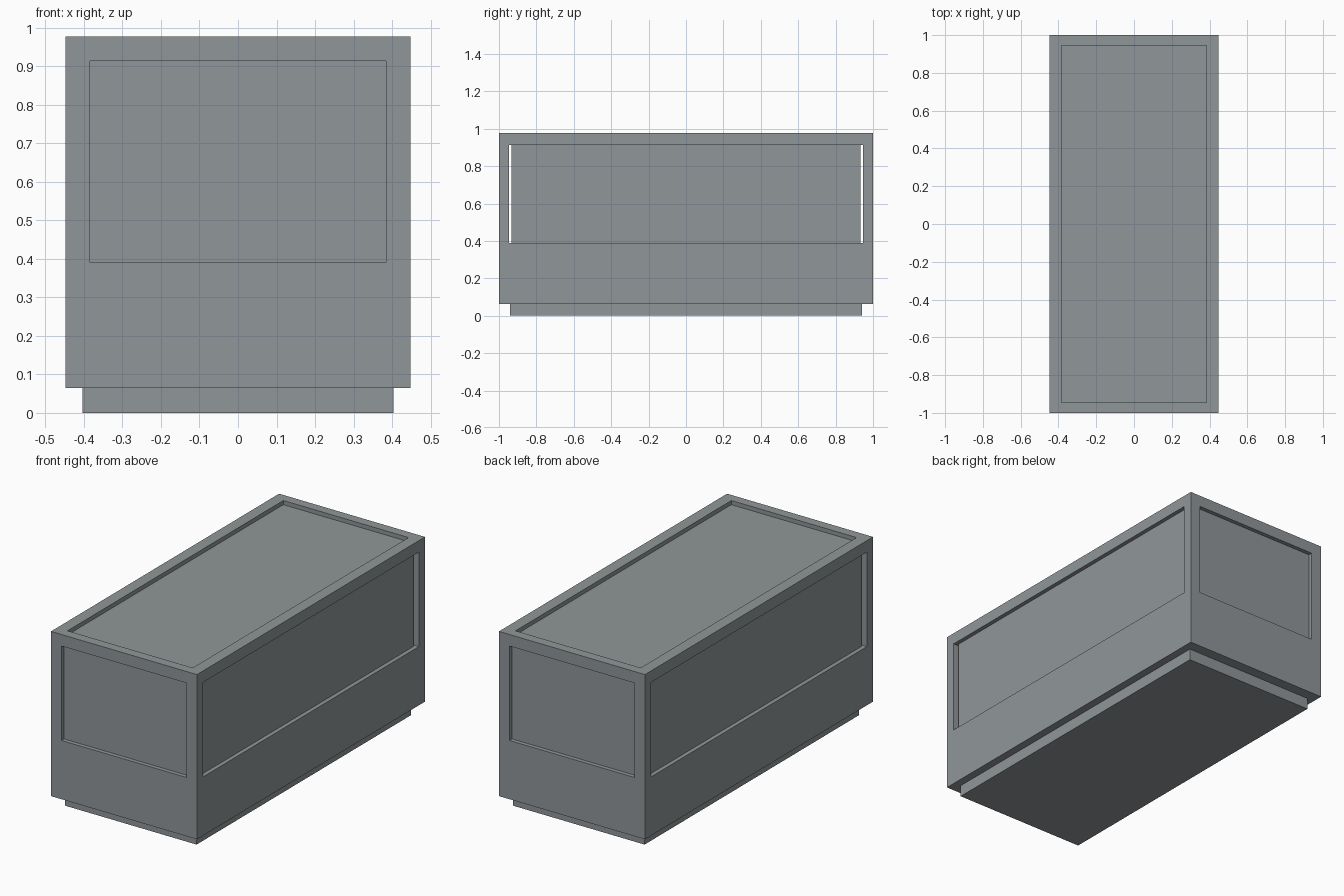
import bpy

default_cube = bpy.data.objects.get("Cube")
if default_cube:
    bpy.data.objects.remove(default_cube, do_unlink=True)

# Single painted metal colour
GREY = (0.28, 0.305, 0.315, 1.0)
metal = bpy.data.materials.new("grey_metal")
metal.use_nodes = True
metal.diffuse_color = GREY
metal.node_tree.nodes["Principled BSDF"].inputs["Base Color"].default_value = GREY

# Main dimensions
HALF_X, HALF_Y = 0.448, 1.0
BASE_TOP, TOP = 0.064, 0.978
OPEN_X, OPEN_Y = 0.384, 0.946
SILL, HEAD = 0.39, 0.914
RECESS, THICK = 0.023, 0.02


def box(name, low, high):
    """Axis-aligned box between two corners."""
    bpy.ops.mesh.primitive_cube_add(size=1)
    obj = bpy.context.object
    obj.name = obj.data.name = name
    for v in obj.data.vertices:
        v.co = [h if c > 0 else l for c, l, h in zip(v.co, low, high)]
    obj.data.materials.append(metal)
    return obj


# Recessed plinth
box("plinth", (-0.404, -0.94, 0), (0.404, 0.94, BASE_TOP))

# Body: solid lower half, open framework above
frame = box("body_frame", (-HALF_X, -HALF_Y, BASE_TOP), (HALF_X, HALF_Y, TOP))
cutters = [
    box("side_cutter", (-1, -OPEN_Y, SILL), (1, OPEN_Y, HEAD)),
    box("end_cutter", (-OPEN_X, -2, SILL), (OPEN_X, 2, HEAD)),
    box("top_cutter", (-OPEN_X, -OPEN_Y, SILL), (OPEN_X, OPEN_Y, 2)),
]
for cutter in cutters:
    cutter.hide_render = True
    mod = frame.modifiers.new("opening", 'BOOLEAN')
    mod.operation, mod.solver, mod.object = 'DIFFERENCE', 'EXACT', cutter
    bpy.context.view_layer.objects.active = frame
    bpy.ops.object.modifier_apply(modifier=mod.name)
    bpy.data.objects.remove(cutter, do_unlink=True)

# Panels set back inside the openings; side panels stop short of the posts
for sign, side, end in ((1, "left", "back"), (-1, "right", "front")):
    xs = sorted((sign * (HALF_X - RECESS), sign * (HALF_X - RECESS - THICK)))
    ys = sorted((sign * (HALF_Y - RECESS), sign * (HALF_Y - RECESS - THICK)))
    box(side + "_panel", (xs[0], -0.933, SILL), (xs[1], 0.933, HEAD))
    box(end + "_panel", (-OPEN_X, ys[0], SILL), (OPEN_X, ys[1], HEAD))
box("top_panel", (-OPEN_X, -OPEN_Y, TOP - RECESS - THICK), (OPEN_X, OPEN_Y, TOP - RECESS))
